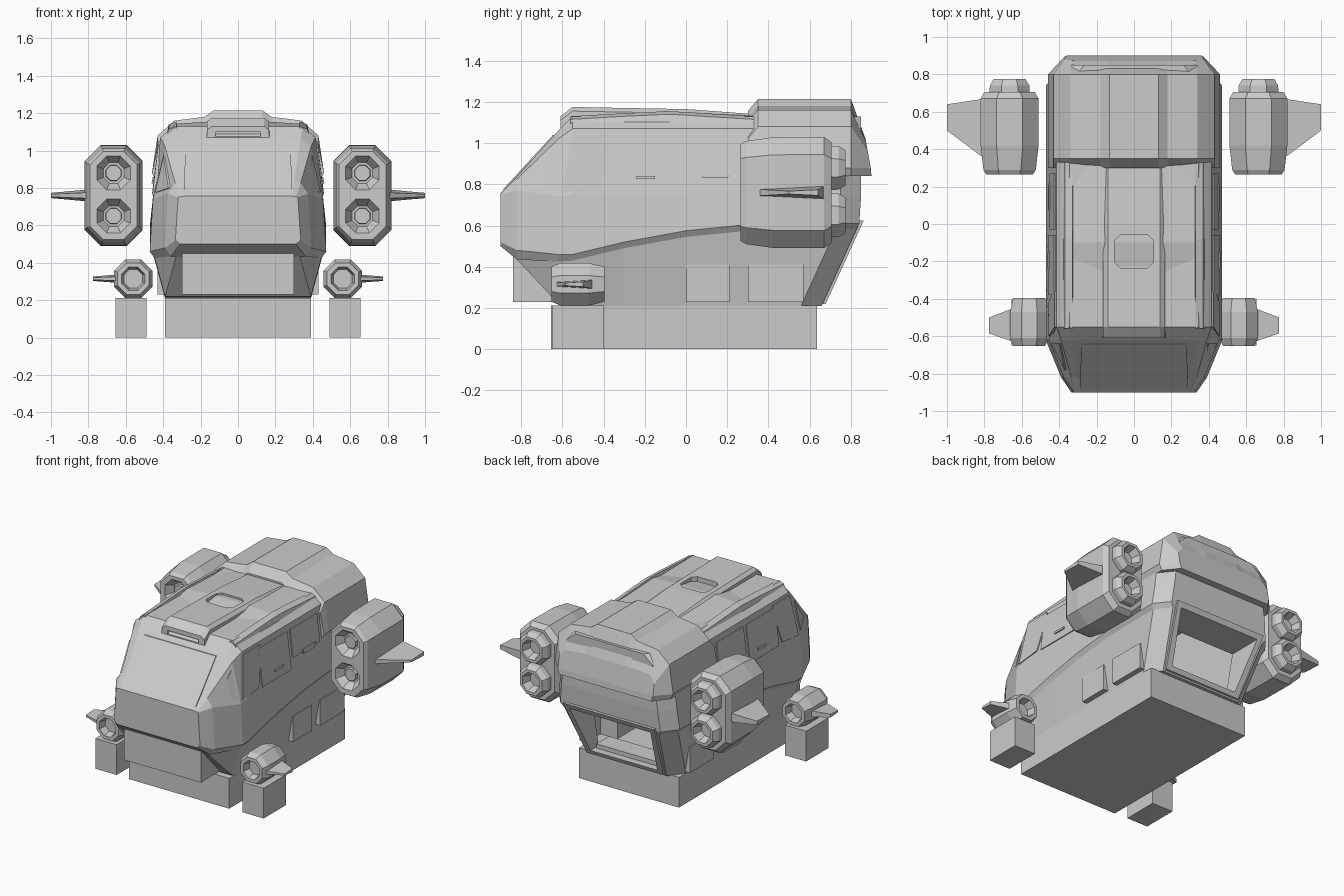
import bpy, bmesh
from mathutils import Vector
from mathutils.bvhtree import BVHTree

if "Cube" in bpy.data.objects:
    bpy.data.objects.remove(bpy.data.objects["Cube"])


def loft(name, rings, mirror=False):
    """Skin a list of equal-length point rings and close both ends with strips."""
    bm = bmesh.new()
    vs = [[bm.verts.new(p) for p in r] for r in rings]
    n = len(rings[0])
    for a, b in zip(vs, vs[1:]):
        for i in range(n):
            j = (i + 1) % n
            bm.faces.new((a[i], a[j], b[j], b[i]))
    for r in (vs[0], vs[-1]):
        for i in range((n - 1) // 2):
            bm.faces.new(list(dict.fromkeys((r[i], r[i + 1], r[n - 2 - i], r[n - 1 - i]))))
    bmesh.ops.recalc_face_normals(bm, faces=bm.faces)
    me = bpy.data.meshes.new(name)
    bm.to_mesh(me)
    bm.free()
    ob = bpy.data.objects.new(name, me)
    bpy.context.collection.objects.link(ob)
    if mirror:
        ob.modifiers.new("Mirror", 'MIRROR')
    return ob


def sym(y, half, cx=0, cz=0):
    """Full ring at depth y from a bottom-to-top right half; y may be a function of z."""
    f = y if callable(y) else (lambda z: y)
    return ([(cx + x, f(z), cz + z) for x, z in half] +
            [(cx - x, f(z), cz + z) for x, z in reversed(half)])


def octo(y, hx, hz=None, c=None, cx=0, cz=0):
    hz = hz or hx
    c = c or hx * 0.586
    return sym(y, [(hx - c, -hz), (hx, c - hz), (hx, hz - c), (hx - c, hz)], cx, cz)


def box(name, x0, x1, y0, y1, z0, z1, mirror=False):
    return loft(name, [[(x0, y, z0), (x1, y, z0), (x1, y, z1), (x0, y, z1)] for y in (y0, y1)], mirror)


def cut(ob, cutter):
    m = ob.modifiers.new("Cut", 'BOOLEAN')
    m.operation = 'DIFFERENCE'
    m.object = cutter
    bpy.context.view_layer.objects.active = ob
    bpy.ops.object.modifier_apply(modifier=m.name)


def drop(*obs):
    for o in obs:
        bpy.data.objects.remove(o)


def fin(name, x0, x1, root, tip, z, h0, h1):
    def ring(x, y0, y1, h):
        return [(x, y0, z - h / 2), (x, y1, z - h), (x, y1, z + h), (x, y0, z + h / 2)]
    return loft(name, [ring(x0, *root, h0), ring(x1, *tip, h1)], True)


# Main hull: bottom, crease inner, crease outer, belt, shoulder, roof edge
def rear(z):
    return min(0.85, 0.64 + (z - 0.17) * 0.456)


def section(y, zc, dx=0):
    return sym(y, [(.39 - dx, .21), (.45 - dx, zc), (.47 - dx, zc + .03),
                   (.455 - dx, .75), (.415 - dx, 1.07), (.345 - dx, 1.13)])


hull = loft("hull", [
    sym(-.90, [(.28, .50), (.31, .50), (.335, .52), (.32, .75), (.31, .753), (.29, .756)]),
    sym(-.82, [(.33, .435), (.36, .435), (.39, .48), (.375, .77), (.335, .825), (.30, .838)]),
    sym(-.62, [(.39, .22), (.445, .425), (.472, .46), (.455, .74), (.39, 1.02), (.335, 1.06)]),
    section(-.55, .43), section(-.3, .49), section(0, .545), section(.3, .575),
    section(lambda z: rear(z) - .1, .58), section(rear, .58, .08)])
tree = BVHTree.FromPolygons([v.co for v in hull.data.vertices],
                            [list(p.vertices) for p in hull.data.polygons])


def panel(name, pts, side=True, lift=.007):
    """Thin plate projected on the hull: (y, z) points on the side or (x, z) on the front."""
    d = Vector((-1, 0, 0)) if side else Vector((0, 1, 0))
    hits = [tree.ray_cast(Vector((2, a, z)) if side else Vector((a, -2, z)), d)[0] for a, z in pts]
    return loft(name, [[h + d * .012 for h in hits], [h - d * lift for h in hits]], side)


def rect(y0, y1, z0, z1):
    return [(y0, z0), (y1, z0), (y1, z1), (y0, z1)]


# Windows, doors and side details
panel("windshield", [(-.29, .775), (.29, .775), (.28, 1.04), (-.28, 1.04)], False)
panel("side_window", [(-.6, .76), (-.42, .78), (-.37, .95), (-.36, 1.05), (-.55, 1.05)])
panel("front_quarter_window", [(-.78, .80), (-.64, .775), (-.64, .97)])
panel("front_door", rect(-.38, -.06, .77, 1.03))
panel("rear_door", rect(-.03, .27, .84, 1.03))
panel("door_handle", [(.08, .83), (.20, .83), (.22, .86), (.07, .86)], lift=.014)
panel("front_door_handle", rect(-.24, -.15, .825, .84), lift=.016)
box("front_side_locker", .36, .43, 0, .21, .23, .41, True)
box("rear_side_locker", .36, .43, .3, .57, .23, .41, True)

# Rear cabin opening and its frame
opening = loft("opening_cutter", [sym(y, [(.26, .25), (.315, .59)]) for y in (.3, 1.0)])
cabin = box("cabin_cutter", -.35, .35, -.45, .6, .25, 1.0)
cut(hull, cabin)
cut(hull, opening)
frame = loft("rear_door_frame", [
    [(-x, rear(z) - .04, z), (x, rear(z) - .04, z), (x, rear(z) + .015, z), (-x, rear(z) + .015, z)]
    for x, z in ((.30, .22), (.355, .625))])
cut(frame, opening)
drop(opening, cabin)

# Cabin interior
box("cabin_bench", .22, .35, -.2, .45, .24, .37, True)
box("cabin_console", -.16, .16, -.46, -.3, .24, .6)
box("cabin_step", -.25, .25, .5, .64, .24, .28)

# Rear roof cap
cap = [(.44, .84), (.46, .88), (.43, 1.08), (.34, 1.16), (.18, 1.18), (.13, 1.215)]
low = [(x, z if z < 1 else z - .06) for x, z in cap]
tail = [(.36, .84), (.37, .88), (.37, .96), (.33, 1.01), (.18, 1.02), (.13, 1.02)]
loft("rear_cap", [sym(.30, low), sym(.35, cap), sym(.80, cap),
                  sym(lambda z: .9 - max(0, z - .86) * .18, tail)])

# Roof spine, ramped roof plate and rails
spine = loft("roof_spine", [sym(y, [(.17, 1.04), (.165, z - .02), (.14, z)])
                            for y, z in ((-.61, 1.13), (-.55, 1.175), (0, 1.165), (.34, 1.14))])
hatch = loft("hatch_cutter", [
    [(x, y, z) for x, y in ((.075, -.235), (.105, -.205), (.105, -.09), (.075, -.06),
                            (-.075, -.06), (-.105, -.09), (-.105, -.205), (-.075, -.235))]
    for z in (1.135, 1.3)])
slot = box("slot_cutter", -.12, .12, -.7, -.59, 1.075, 1.10)
cut(spine, hatch)
cut(spine, slot)
drop(hatch, slot)
loft("roof_plate", [sym(y, [(.34, 1.08), (.33, z - .012), (.16, z)])
                    for y, z in ((-.32, 1.12), (-.1, 1.155), (.34, 1.135))])
loft("roof_rail", [[(.31, y, 1.07), (.385, y, 1.07), (.37, y, z - .015), (.33, y, z)]
                   for y, z in ((-.56, 1.13), (-.3, 1.145), (-.08, 1.155), (.33, 1.13))], True)

# Rear engine pods with front intakes and rear nozzles
CX, CZ = .665, .76
pod = loft("rear_engine_pod", [octo(y, hx, hz, c, CX, CZ) for y, hx, hz, c in (
    (.265, .125, .235, .07), (.29, .14, .25, .08), (.42, .155, .268, .085),
    (.67, .155, .27, .085), (.705, .135, .245, .08))])
for label, z in (("lower", .65), ("upper", .88)):
    intake = loft("intake_cutter", [octo(y, r, cx=CX, cz=z) for y, r in ((.22, .09), (.265, .09), (.32, .055))])
    cut(pod, intake)
    drop(intake)
    loft(label + "_intake_hub", [octo(y, r, cx=CX, cz=z) for y, r in ((.34, .045), (.30, .04))], True)
    loft(label + "_nozzle", [octo(y, r, cx=CX, cz=z) for y, r in (
        (.66, .108), (.74, .106), (.775, .085), (.775, .066), (.715, .045))], True)
pod.modifiers.new("Mirror", 'MIRROR')
fin("rear_engine_fin", .80, 1.0, (.35, .67), (.5, .64), .76, .032, .014)

# Front engine pods
loft("front_engine_pod", [octo(y, r, cx=.56, cz=.315) for y, r in (
    (-.60, .05), (-.652, .062), (-.652, .085), (-.61, .103), (-.47, .103),
    (-.395, .085), (-.395, .062), (-.45, .05))], True)
fin("front_engine_fin", .645, .775, (-.63, -.45), (-.585, -.50), .315, .022, .012)

# Skid base, nose block and front feet
box("base_block", -.39, .39, -.655, .635, 0, .213)
box("nose_block", -.3, .3, -.84, -.55, .23, .45)
box("front_foot", .49, .655, -.65, -.4, 0, .213, True)
